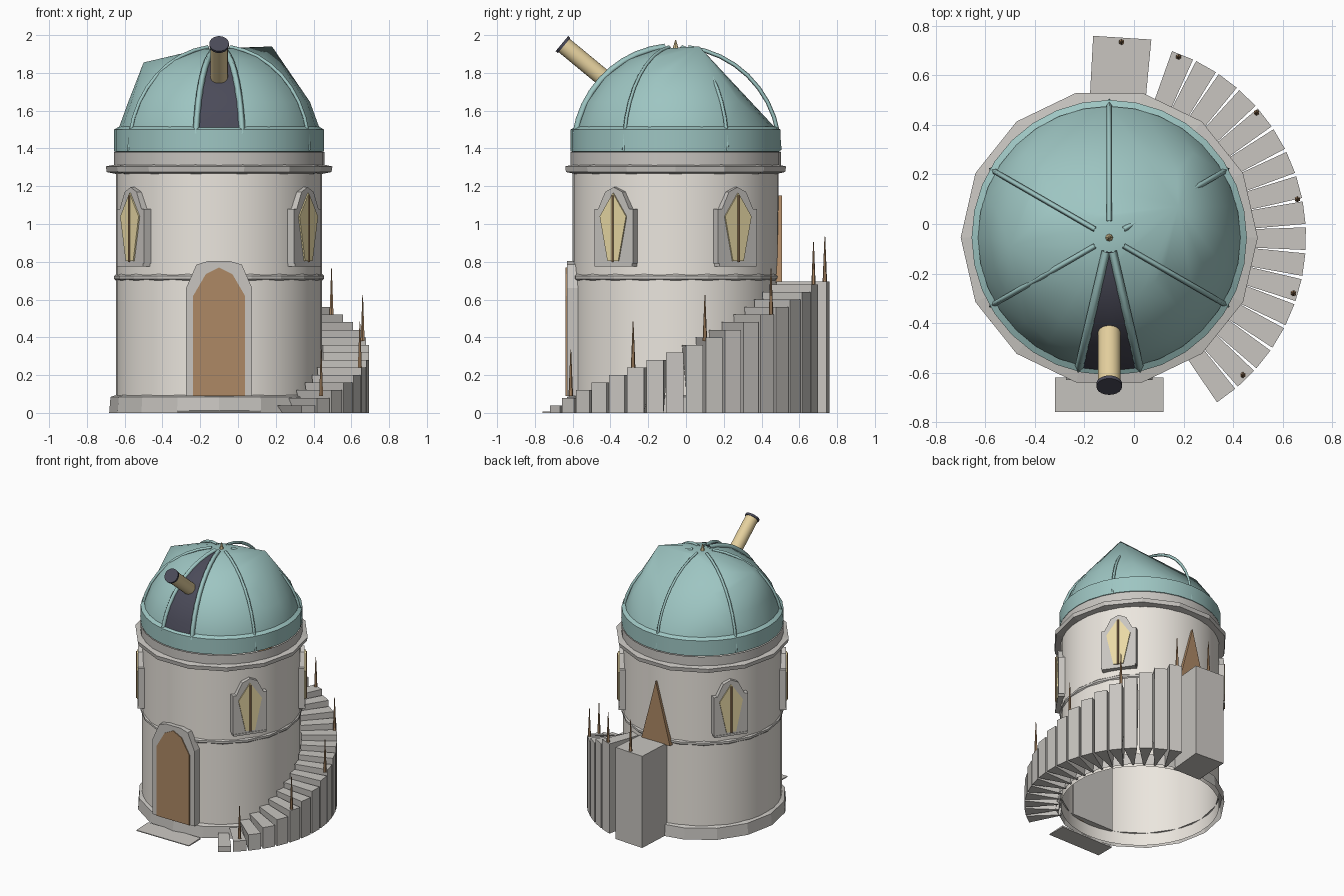
import bpy, bmesh
from math import radians, cos, sin, pi
from mathutils import Vector

if "Cube" in bpy.data.objects:
    bpy.data.objects.remove(bpy.data.objects["Cube"])

CX, CY, R, DZ = -0.10, -0.055, 0.545, 1.39   # tower axis, wall radius, dome centre height


def material(name, rgb):
    m = bpy.data.materials.new(name)
    m.diffuse_color = (*rgb, 1)
    m.use_nodes = True
    m.node_tree.nodes["Principled BSDF"].inputs["Base Color"].default_value = m.diffuse_color
    return m


WALL = material("plaster", (0.83, 0.79, 0.73))
STONE = material("stone", (0.58, 0.56, 0.53))
TEAL = material("copper", (0.34, 0.56, 0.54))
WOOD = material("wood", (0.42, 0.25, 0.13))
GOLD = material("brass", (0.78, 0.63, 0.34))
GLASS = material("glass", (0.82, 0.70, 0.38))
DARK = material("dark", (0.07, 0.07, 0.1))


def finish(bm, name, mat, smooth=None):
    bmesh.ops.recalc_face_normals(bm, faces=bm.faces)
    me = bpy.data.meshes.new(name)
    bm.to_mesh(me)
    bm.free()
    me.materials.append(mat)
    ob = bpy.data.objects.new(name, me)
    bpy.context.collection.objects.link(ob)
    if smooth:
        bpy.ops.object.select_all(action='DESELECT')
        ob.select_set(True)
        bpy.context.view_layer.objects.active = ob
        bpy.ops.object.shade_smooth_by_angle(angle=radians(smooth))
    return ob


def polar(a, r, z, u=0.0):
    """Point at angle a (degrees), radius r, height z, shifted u along the tangent."""
    a = radians(a)
    return Vector((CX + r * cos(a) - u * sin(a), CY + r * sin(a) + u * cos(a), z))


def lathe(name, profile, mat, seg=32, smooth=None):
    bm = bmesh.new()
    rings = [[bm.verts.new(polar(360 * i / seg, r, z)) for i in range(seg)] for r, z in profile]
    for a, b in zip(rings, rings[1:]):
        for i in range(seg):
            j = (i + 1) % seg
            bm.faces.new((a[i], a[j], b[j], b[i]))
    return finish(bm, name, mat, smooth)


def solid(name, bottom, top, mat):
    """Closed solid between two matching outlines."""
    bm = bmesh.new()
    a = [bm.verts.new(p) for p in bottom]
    b = [bm.verts.new(p) for p in top]
    bm.faces.new(a)
    bm.faces.new(b)
    for i in range(len(a)):
        j = (i + 1) % len(a)
        bm.faces.new((a[i], a[j], b[j], b[i]))
    return finish(bm, name, mat)


def wall_panel(name, angle, half, r0, r1, mat):
    """Mirrored (u, z) outline extruded radially on the wall."""
    outline = half + [(-u, z) for u, z in reversed(half) if u > 0]
    return solid(name, [polar(angle, r0, z, u) for u, z in outline],
                 [polar(angle, r1, z, u) for u, z in outline], mat)


def rod(name, p0, p1, r0, r1, mat, seg=16):
    p0, p1 = Vector(p0), Vector(p1)
    d = p1 - p0
    bm = bmesh.new()
    bmesh.ops.create_cone(bm, cap_ends=True, segments=seg, radius1=r0, radius2=r1, depth=d.length)
    bm.transform(d.to_track_quat('Z', 'Y').to_matrix().to_4x4())
    bmesh.ops.translate(bm, vec=(p0 + p1) / 2, verts=bm.verts)
    return finish(bm, name, mat, 40)


def dome_point(az, el, r):
    return polar(az, r * cos(radians(el)), DZ + r * sin(radians(el)))


def rib(name, az, el0, el1, width):
    """Thin bar lying on the dome."""
    cu = bpy.data.curves.new(name, 'CURVE')
    cu.dimensions = '3D'
    cu.bevel_depth = width
    cu.bevel_resolution = 0
    sp = cu.splines.new('POLY')
    sp.points.add(9)
    for i, p in enumerate(sp.points):
        p.co = (*dome_point(az, el0 + (el1 - el0) * i / 9, 0.55), 1)
    cu.materials.append(TEAL)
    bpy.context.collection.objects.link(bpy.data.objects.new(name, cu))


# Tower walls and stone rings
lathe("tower_wall", [(R, 0), (R, 1.28)], WALL, 40, 40)
lathe("plinth", [(0.582, 0), (0.575, 0.085), (R, 0.095)], STONE, 16)
lathe("string_course", [(R, 0.70), (0.556, 0.71), (0.556, 0.725), (R, 0.735)], STONE, 20)
lathe("cornice", [(R, 1.265), (0.595, 1.275), (0.60, 1.305), (0.55, 1.315)], STONE, 14)
lathe("drum", [(0.557, 1.30), (0.557, 1.38)], STONE, 32, 40)
lathe("dome_ring", [(0.54, 1.38), (0.556, 1.385), (0.556, 1.50), (0.53, 1.515)], TEAL, 32, 40)

# Dome: faceted shell with two high corners and a flattened back
bm = bmesh.new()
for el in (0, 12, 28, 45, 62, 80):
    for az in range(0, 360, 15):
        p = dome_point(az, el, 0.545)
        if el <= 12 or (p.y - CY) + (p.z - DZ) < 0.66:
            bm.verts.new(p)
bm.verts.new((-0.50, -0.09, 1.855))
bm.verts.new((0.18, 0.07, 1.94))
hull = bmesh.ops.convex_hull(bm, input=bm.verts)
bmesh.ops.delete(bm, geom=list({v for v in hull["geom_interior"] if isinstance(v, bmesh.types.BMVert)}),
                 context='VERTS')
bmesh.ops.delete(bm, geom=[f for f in bm.faces if f.calc_center_median().z < DZ + 0.001],
                 context='FACES')
finish(bm, "dome", TEAL, 35)

# Dome ribs
for n, az in enumerate((-30, 30, 90, 150, 210)):
    rib(f"dome_rib_{n}", az, 0, 83, 0.011)

# Observing slit and its frame
bm = bmesh.new()
rows = [[bm.verts.new(dome_point(-90 + a, 12 + 8 * i, 0.552)) for a in (-12, 0, 12)] for i in range(10)]
for a, b in zip(rows, rows[1:]):
    for i in range(2):
        bm.faces.new((a[i], a[i + 1], b[i + 1], b[i]))
finish(bm, "slit", DARK, 40)
for side in (-1, 1):
    rib(f"slit_frame_{side}", -90 + side * 13, 9, 84, 0.018)

# Finial and telescope
rod("finial", (CX, CY, 1.92), (CX, CY, 1.975), 0.018, 0.002, GOLD, 8)
rod("telescope_tube", (CX, -0.33, 1.685), (CX, -0.645, 1.945), 0.046, 0.046, GOLD, 20)
rod("telescope_cap", (CX, -0.645, 1.945), (CX, -0.657, 1.955), 0.052, 0.052, DARK, 20)

# Front door, stone surround and step
wall_panel("front_door_frame", -90, [(0.175, 0.09), (0.175, 0.66), (0.12, 0.785), (0.06, 0.803)],
           0.50, 0.575, STONE)
wall_panel("front_door", -90, [(0.137, 0.09), (0.137, 0.62), (0.07, 0.735), (0, 0.77)],
           0.53, 0.582, WOOD)
solid("front_step", [(-0.32, -0.76, 0), (0.12, -0.76, 0), (0.12, -0.62, 0), (-0.32, -0.62, 0)],
      [(-0.32, -0.76, 0.006), (0.12, -0.76, 0.006), (0.12, -0.62, 0.012), (-0.32, -0.62, 0.012)], STONE)

# Back door above the landing
wall_panel("back_door", 90, [(0.12, 0.69), (0, 1.15)], 0.52, 0.562, WOOD)

# Four pointed windows
for n, az in enumerate((-35, 35, 145, 215)):
    wall_panel(f"window_frame_{n}", az, [(0.125, 0.79), (0.125, 1.08), (0.10, 1.08), (0.055, 1.17), (0, 1.195)],
               0.50, 0.572, STONE)
    wall_panel(f"window_glass_{n}", az, [(0.035, 0.805), (0.085, 1.04), (0, 1.165)], 0.55, 0.58, GLASS)
    wall_panel(f"window_sill_{n}", az, [(0.12, 0.775), (0.12, 0.79)], 0.52, 0.576, STONE)
    rod(f"window_mullion_{n}", polar(az, 0.582, 0.80), polar(az, 0.582, 1.15), 0.006, 0.006, WOOD, 6)

# Outside stair: wedge steps tapering to a point at the inner foot, winding up to the landing
STEPS = 17
for i in range(STEPS):
    a, h = -53.5 + 7.6 * i, 0.04 * (i + 1)
    outer = [(a - 3.3, 0.795), (a + 3.3, 0.795)]
    foot = [(a - 0.5, 0.56)] + outer + [(a + 0.5, 0.56)]
    tread = [(a - 3.75, 0.55)] + outer + [(a + 3.75, 0.55)]
    solid(f"stair_{i + 1}", [polar(t, r, 0) for t, r in foot], [polar(t, r, h) for t, r in tread], STONE)
corners = [(-0.18, 0.48), (0.045, 0.48), (0.07, 0.745), (-0.165, 0.76)]
solid("landing", [(x, y, 0) for x, y in corners], [(x, y, 0.695) for x, y in corners], STONE)

# Railing spikes
for n, (x, y, z) in enumerate([(0.44, -0.61, 0.09), (0.645, -0.28, 0.24), (0.66, 0.10, 0.38),
                               (0.495, 0.45, 0.52), (0.18, 0.675, 0.66), (-0.05, 0.735, 0.69)]):
    rod(f"rail_post_{n}", (x, y, z), (x, y, z + 0.245), 0.012, 0.002, WOOD, 6)
